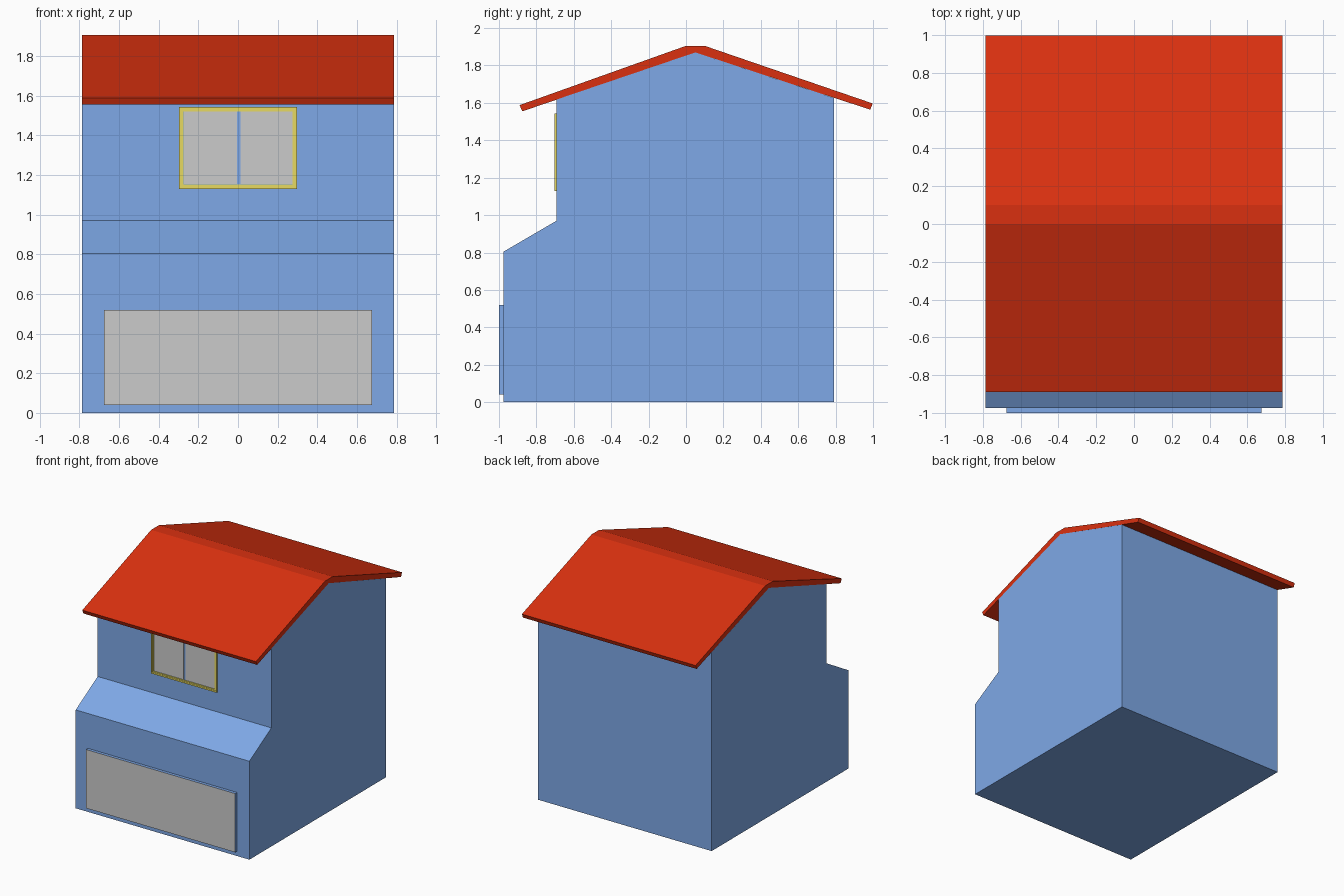
import bpy, bmesh

if "Cube" in bpy.data.objects:
    bpy.data.objects.remove(bpy.data.objects["Cube"])


def material(name, rgb):
    m = bpy.data.materials.new(name)
    m.diffuse_color = (*rgb, 1)
    m.use_nodes = True
    m.node_tree.nodes["Principled BSDF"].inputs["Base Color"].default_value = m.diffuse_color
    return m


blue = material("blue", (0.209, 0.395, 0.8))
red = material("red", (0.7, 0.03, 0.005))
yellow = material("yellow", (0.8, 0.7, 0.12))
grey = material("grey", (0.8, 0.8, 0.8))


def finish(name, bm, *mats):
    bmesh.ops.recalc_face_normals(bm, faces=bm.faces)
    mesh = bpy.data.meshes.new(name)
    bm.to_mesh(mesh)
    bm.free()
    ob = bpy.data.objects.new(name, mesh)
    bpy.context.collection.objects.link(ob)
    for m in mats:
        mesh.materials.append(m)
    return ob


def extrude_x(name, profile, half_width, mat):
    """Side (y, z) outline extruded across the width."""
    bm = bmesh.new()
    face = bm.faces.new([bm.verts.new((-half_width, y, z)) for y, z in profile])
    ext = bmesh.ops.extrude_face_region(bm, geom=[face], use_keep_orig=True)
    verts = [v for v in ext["geom"] if isinstance(v, bmesh.types.BMVert)]
    bmesh.ops.translate(bm, verts=verts, vec=(2 * half_width, 0, 0))
    return finish(name, bm, mat)


def box(name, x0, x1, y0, y1, z0, z1, *mats):
    bm = bmesh.new()
    bmesh.ops.create_cube(bm, size=1)
    for v in bm.verts:
        v.co = (x1 if v.co.x > 0 else x0, y1 if v.co.y > 0 else y0,
                z1 if v.co.z > 0 else z0)
    # a second material goes on the front face
    if len(mats) > 1:
        bm.normal_update()
        for f in bm.faces:
            f.material_index = int(f.normal.y < -0.9)
    return finish(name, bm, *mats)


def frame(name, x, z0, z1, w, y0, y1, mat):
    """Rectangular ring of four bars."""
    box(name + "_left", -x, -x + w, y0, y1, z0, z1, mat)
    box(name + "_right", x - w, x, y0, y1, z0, z1, mat)
    box(name + "_bottom", -x + w, x - w, y0, y1, z0, z0 + w, mat)
    box(name + "_top", -x + w, x - w, y0, y1, z1 - w, z1, mat)


# House body with sloped ledge over the garage
extrude_x("house_body", [(-0.975, 0), (-0.975, 0.805), (-0.692, 0.97), (-0.692, 1.618),
                         (0.05, 1.87), (0.791, 1.627), (0.791, 0)], 0.786, blue)

# Gable roof slab with flat ridge
extrude_x("roof", [(-0.89, 1.588), (0, 1.905), (0.1, 1.905), (0.998, 1.597),
                   (0.985, 1.564), (0.05, 1.87), (-0.875, 1.555)], 0.786, red)

# Garage door: blue edges, grey front
box("garage_door", -0.675, 0.675, -1.0, -0.97, 0.04, 0.52, blue, grey)

# Window: stepped yellow frame and two grey panes
frame("window_frame_outer", 0.298, 1.13, 1.543, 0.012, -0.702, -0.689, yellow)
frame("window_frame_inner", 0.286, 1.142, 1.531, 0.01, -0.699, -0.689, yellow)
for side, x0, x1 in (("left", -0.272, -0.006), ("right", 0.012, 0.276)):
    box("window_pane_" + side, x0, x1, -0.696, -0.685, 1.155, 1.521, grey)
